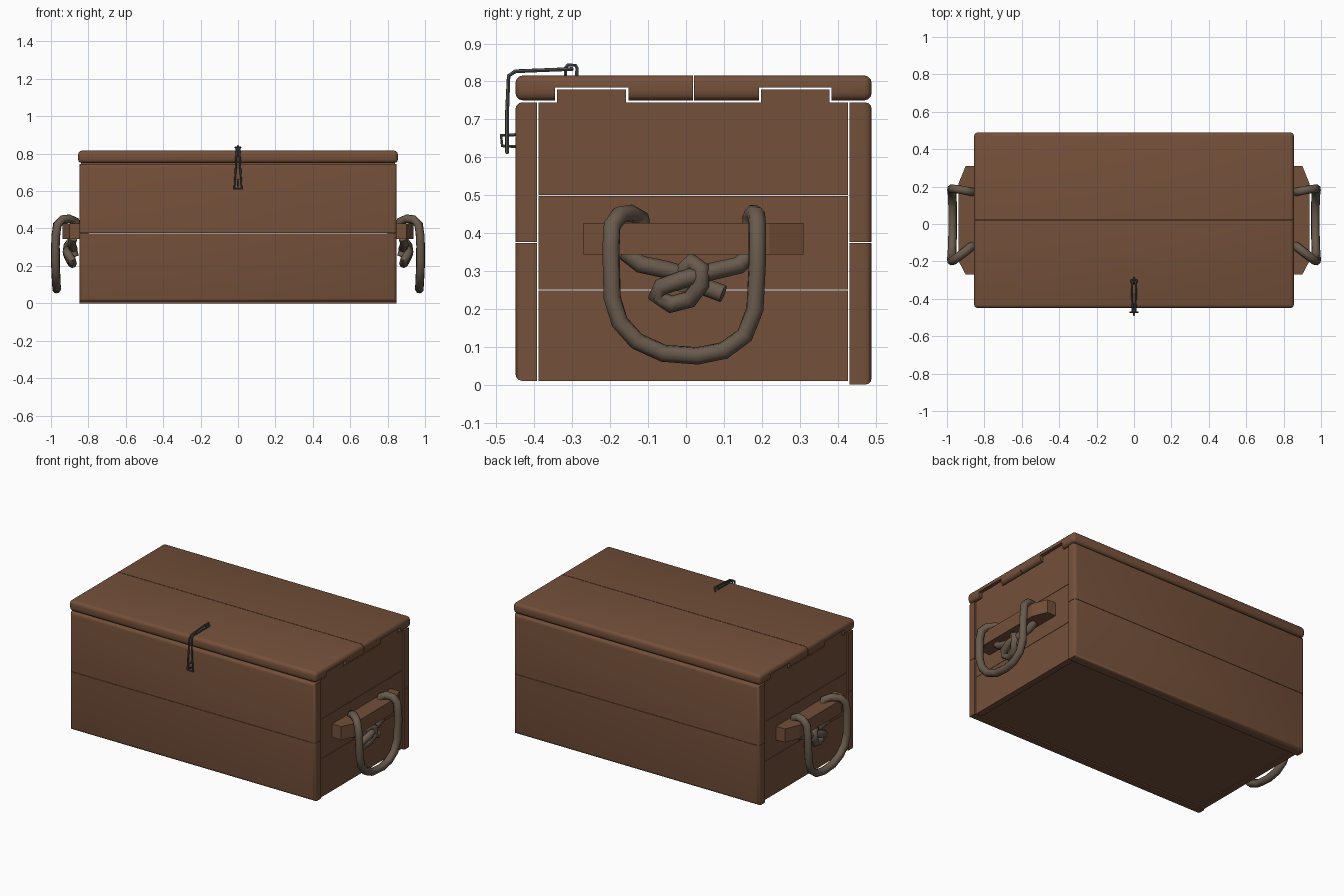
import bpy, bmesh
from mathutils import Vector

cube = bpy.data.objects.get("Cube")
if cube:
    bpy.data.objects.remove(cube, do_unlink=True)


def material(name, rgb):
    m = bpy.data.materials.new(name)
    m.use_nodes = True
    m.diffuse_color = (*rgb, 1)
    bsdf = m.node_tree.nodes["Principled BSDF"]
    bsdf.inputs["Base Color"].default_value = (*rgb, 1)
    bsdf.inputs["Roughness"].default_value = 0.8
    return m


wood = material("brown wood", (0.175, 0.08, 0.042))
hemp = material("grey brown rope", (0.14, 0.102, 0.073))
iron = material("dark iron", (0.075, 0.085, 0.085))


def finish(ob, mat, angle=0.7):
    ob.data.materials.append(mat)
    bpy.ops.object.select_all(action="DESELECT")
    ob.select_set(True)
    bpy.context.view_layer.objects.active = ob
    if ob.type == "CURVE":
        bpy.ops.object.convert(target="MESH")
    bpy.ops.object.shade_smooth_by_angle(angle=angle)
    return ob


def mesh_object(name, bm):
    me = bpy.data.meshes.new(name)
    bm.to_mesh(me)
    bm.free()
    ob = bpy.data.objects.new(name, me)
    bpy.context.collection.objects.link(ob)
    return ob


def board(name, lo, hi, rounded=None, width=0.018):
    """Box between two corners; rounded(side) picks edges by their direction from the centre."""
    bm = bmesh.new()
    bmesh.ops.create_cube(bm, size=2)
    if rounded:
        edges = [e for e in bm.edges if rounded((e.verts[0].co + e.verts[1].co) / 2)]
    lo, hi = Vector(lo), Vector(hi)
    for v in bm.verts:
        v.co = (lo + hi) / 2 + v.co * (hi - lo) / 2
    if rounded:
        bmesh.ops.bevel(bm, geom=edges, offset=width, segments=3, profile=0.5, affect="EDGES")
    return mesh_object(name, bm)


def tube(name, points, radius, mat, closed=False, res=2):
    cu = bpy.data.curves.new(name, "CURVE")
    cu.dimensions = "3D"
    cu.bevel_depth = radius
    cu.bevel_resolution = res
    cu.use_fill_caps = True
    sp = cu.splines.new("POLY")
    sp.points.add(len(points) - 1)
    for p, co in zip(sp.points, points):
        p.co = (*co, 1)
    sp.use_cyclic_u = closed
    ob = bpy.data.objects.new(name, cu)
    bpy.context.collection.objects.link(ob)
    return finish(ob, mat, 0.9)


# Front and back walls, two boards each, rounded on the outside
for label, s, y_in, y_out, foot in (("front", -1, -0.393, -0.45, 0.01), ("back", 1, 0.432, 0.49, 0.0)):
    for part, z0, z1, zs in (("lower", foot, 0.374, -1), ("upper", 0.376, 0.745, 1)):
        ob = board(f"{label}_{part}_board",
                   (-0.848, min(y_in, y_out), z0), (0.848, max(y_in, y_out), z1),
                   lambda d: d.y * s > 0.5 and (abs(d.x) > 0.5 or d.z * zs > 0.5))
        finish(ob, wood)

# Floor panel
finish(board("floor_panel", (-0.81, -0.389, 0.015), (0.81, 0.428, 0.05)), wood)

# Lid battens whose ends show in the lid notches
battens = ((-0.34, -0.158), (0.198, 0.378))
for i, (y0, y1) in enumerate(battens):
    finish(board(f"lid_batten_{i + 1}", (-0.84, y0, 0.735), (0.84, y1, 0.779)), wood)

# Lid planks with notches cut in the underside
cutters = []
for i, (y0, y1) in enumerate(battens):
    c = board(f"notch_cutter_{i + 1}", (-1, y0 - 0.006, 0.7), (1, y1 + 0.006, 0.784))
    c.hide_render = True
    c.hide_set(True)
    cutters.append(c)
for label, s, y0, y1 in (("front", -1, -0.45, 0.018), ("back", 1, 0.021, 0.49)):
    lid = board(f"lid_{label}_plank", (-0.855, y0, 0.75), (0.855, y1, 0.816),
                lambda d: abs(d.x) > 0.5 and abs(d.z) > 0.5 or d.y * s > 0.5, 0.02)
    finish(lid, wood)
    cut = lid.modifiers.new("notch", "BOOLEAN")
    cut.operation = "DIFFERENCE"
    cut.object = cutters[0 if s < 0 else 1]
    cut.solver = "EXACT"

# Rope paths as (x, y, z) on the left end
loop = [(0.865, -0.115, 0.40), (0.87, -0.12, 0.44), (0.90, -0.145, 0.452), (0.94, -0.175, 0.448),
        (0.965, -0.195, 0.42), (0.975, -0.198, 0.36), (0.977, -0.195, 0.23), (0.975, -0.175, 0.165),
        (0.972, -0.13, 0.115), (0.97, -0.06, 0.083), (0.97, 0.03, 0.076), (0.97, 0.10, 0.09),
        (0.972, 0.155, 0.13), (0.975, 0.182, 0.20), (0.976, 0.188, 0.32), (0.968, 0.188, 0.42),
        (0.94, 0.186, 0.448), (0.90, 0.178, 0.452), (0.87, 0.172, 0.44), (0.865, 0.17, 0.40)]
short_end = [(0.88, -0.16, 0.35), (0.89, -0.12, 0.318), (0.885, -0.05, 0.303), (0.88, 0.01, 0.285),
             (0.89, 0.05, 0.258), (0.90, 0.098, 0.24)]
knot = [(0.88, 0.175, 0.35), (0.89, 0.14, 0.315), (0.90, 0.06, 0.297), (0.915, -0.01, 0.277),
        (0.905, -0.065, 0.258), (0.89, -0.078, 0.235), (0.885, -0.04, 0.212), (0.895, 0.01, 0.225),
        (0.915, 0.04, 0.265), (0.912, 0.04, 0.305), (0.9, 0.015, 0.325), (0.885, -0.008, 0.3),
        (0.875, -0.01, 0.25)]

# Both ends: three boards, a tapered cleat and a rope handle
for side, s in (("left", 1), ("right", -1)):
    for part, z0, z1 in (("lower", 0.01, 0.249), ("middle", 0.251, 0.498), ("upper", 0.5, 0.744)):
        xs = sorted((0.80 * s, 0.84 * s))
        finish(board(f"{side}_end_{part}_board", (xs[0], -0.389, z0), (xs[1], 0.428, z1)), wood)

    bm = bmesh.new()
    outline = [(0.838, -0.27), (0.9, -0.27), (0.937, -0.2), (0.937, 0.22), (0.9, 0.31), (0.838, 0.31)]
    base = bm.faces.new([bm.verts.new((x * s, y, 0.343)) for x, y in outline])
    top = bmesh.ops.extrude_face_region(bm, geom=[base])["geom"]
    for v in (g for g in top if isinstance(g, bmesh.types.BMVert)):
        v.co.z = 0.427
    bmesh.ops.recalc_face_normals(bm, faces=bm.faces)
    finish(mesh_object(f"{side}_handle_cleat", bm), wood, 0.3)

    for name, path in (("handle_rope", loop), ("rope_short_end", short_end), ("rope_knot", knot)):
        tube(f"{side}_{name}", [(x * s, y, z) for x, y, z in path], 0.0235, hemp)

# Wire hasp folded over the front edge of the lid
hasp = [(-0.014, -0.30, 0.833), (-0.008, -0.45, 0.827), (-0.008, -0.468, 0.815), (-0.012, -0.472, 0.72),
        (-0.02, -0.472, 0.612)]
tube("hasp_wire", hasp + [(-x, y, z) for x, y, z in reversed(hasp)], 0.0055, iron, True, 1)
# Staples holding the hasp
tube("lid_staple", [(0, -0.318, 0.80), (0, -0.318, 0.836), (0, -0.312, 0.843), (0, -0.292, 0.843),
                    (0, -0.288, 0.836), (0, -0.288, 0.80)], 0.005, iron, res=1)
tube("front_staple", [(0, -0.44, 0.628), (0, -0.485, 0.63), (0, -0.488, 0.658), (0, -0.44, 0.66)],
     0.005, iron, res=1)
